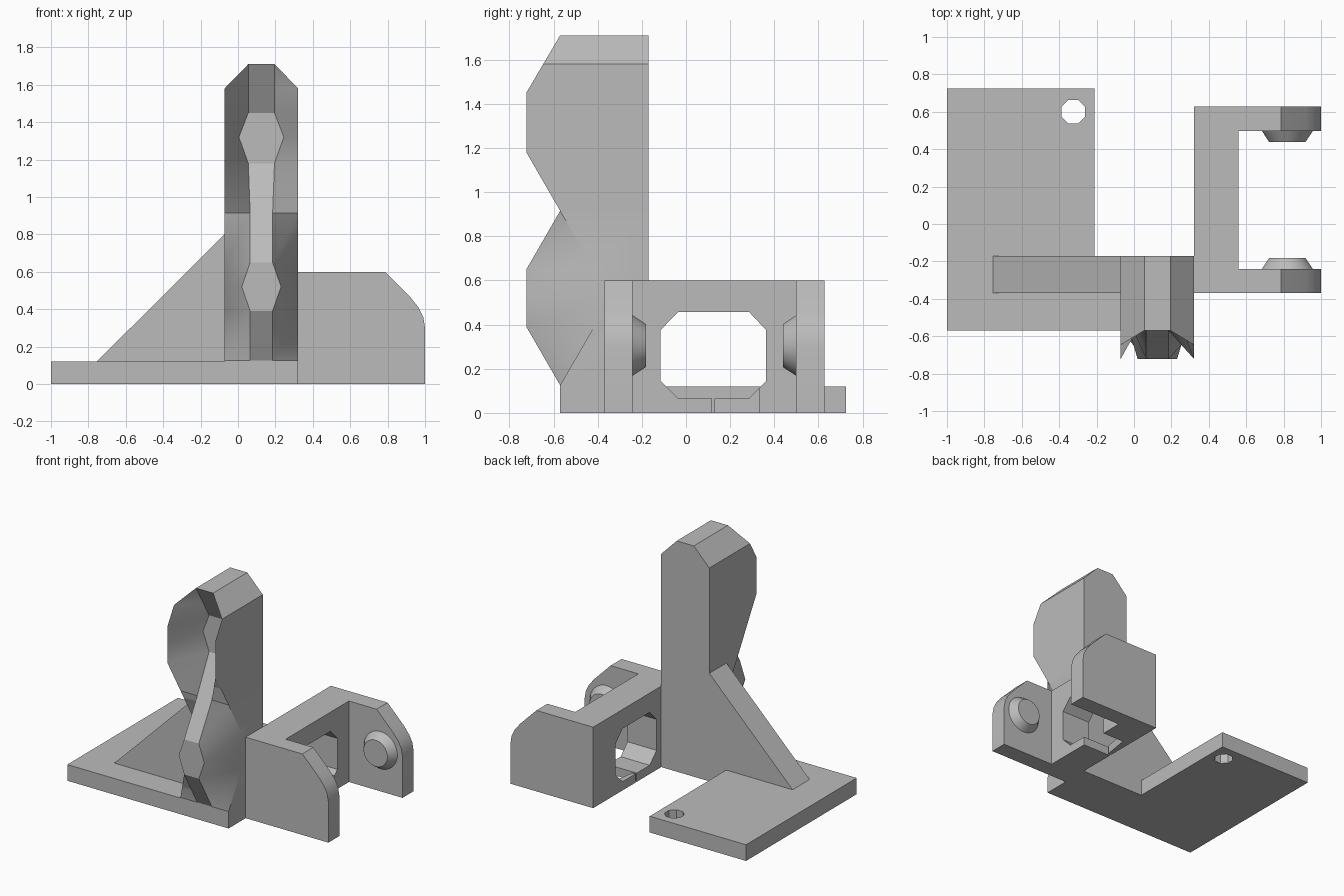
import bpy
import bmesh
from math import cos, sin, pi, radians
from mathutils import Vector

cube = bpy.data.objects.get("Cube")
if cube:
    bpy.data.objects.remove(cube, do_unlink=True)

GREY = (0.5, 0.5, 0.5, 1)
grey = bpy.data.materials.new("plain grey")
grey.use_nodes = True
grey.diffuse_color = GREY
grey.node_tree.nodes["Principled BSDF"].inputs["Base Color"].default_value = GREY


def finish(bm, name):
    bmesh.ops.remove_doubles(bm, verts=bm.verts, dist=0.0005)
    bmesh.ops.recalc_face_normals(bm, faces=bm.faces)
    mesh = bpy.data.meshes.new(name)
    bm.to_mesh(mesh)
    bm.free()
    mesh.materials.append(grey)
    obj = bpy.data.objects.new(name, mesh)
    bpy.context.collection.objects.link(obj)
    return obj


def loft(name, rings):
    """Skin a list of rings with equal point counts and cap both ends."""
    bm = bmesh.new()
    loops = [[bm.verts.new(p) for p in ring] for ring in rings]
    n = len(loops[0])
    for a, b in zip(loops, loops[1:]):
        for i in range(n):
            j = (i + 1) % n
            bm.faces.new((a[i], a[j], b[j], b[i]))
    bm.faces.new(loops[0])
    bm.faces.new(loops[-1])
    return finish(bm, name)


def prism(name, profile, axis, lo, hi):
    """Extrude a 2D profile along the given axis index."""
    def place(p, d):
        v = list(p)
        v.insert(axis, d)
        return Vector(v)
    return loft(name, [[place(p, d) for p in profile] for d in (lo, hi)])


def rect(a0, a1, b0, b1):
    return [(a0, b0), (a1, b0), (a1, b1), (a0, b1)]


def circle(cx, cy, r, n):
    return [(cx + r * cos(2 * pi * (i + 0.5) / n),
             cy + r * sin(2 * pi * (i + 0.5) / n)) for i in range(n)]


def cut(obj, cutter):
    cutter.hide_render = True
    mod = obj.modifiers.new("cut", "BOOLEAN")
    mod.operation = "DIFFERENCE"
    mod.solver = "EXACT"
    mod.object = cutter
    bpy.context.view_layer.objects.active = obj
    bpy.ops.object.modifier_apply(modifier=mod.name)
    bpy.data.objects.remove(cutter, do_unlink=True)


# L-shaped base plate with a small bolt hole
BACK, FRONT, TOWER_X, HALF = -0.17, -0.57, 0.125, 0.197
left_edge = TOWER_X - HALF
plate = prism("base_plate",
              [(-1, FRONT), (left_edge, FRONT), (left_edge, BACK),
               (-0.21, BACK), (-0.21, 0.725), (-1, 0.725)], 2, 0, 0.12)
cut(plate, prism("bolt_cutter", circle(-0.325, 0.6, 0.068, 8), 2, -0.1, 0.3))

# Triangular brace between plate and tower
prism("brace", [(-0.755, 0.12), (left_edge, 0.12), (left_edge, 0.8)],
      1, -0.37, BACK)

# Tower: the centre strip and the outer edges swing in opposite directions
# Each row: height, forward swing of the centre, half width of the centre
rows = [(0, 0, 0.06), (0.125, 0, 0.06), (0.39, 1, 0.06), (0.52, 1, 0.105),
        (0.65, 1, 0.06), (0.915, 0, 0.06), (1.18, -1, 0.07),
        (1.32, -1, 0.12), (1.45, -1, 0.07), (1.58, -0.5, 0.07),
        (1.71, 0, 0.07)]
rings = []
for z, swing, inner in rows:
    outer = inner if z > 1.6 else HALF
    centre_y, side_y = FRONT - 0.153 * swing, FRONT + 0.153 * swing
    ring = [(-outer, side_y), (-inner, centre_y), (inner, centre_y),
            (outer, side_y), (outer, BACK), (-outer, BACK)]
    rings.append([(TOWER_X + x, y, z) for x, y in ring])
tower = loft("tower", rings)

# Bracket wall with a chamfered window and a split lower lip
wall = prism("bracket_wall", rect(0.322, 0.56, -0.37, 0.627), 2, 0, 0.6)
window = [(-0.115, 0.145), (-0.035, 0.065), (0.285, 0.065), (0.363, 0.145),
          (0.363, 0.375), (0.285, 0.458), (-0.035, 0.458), (-0.115, 0.375)]
cut(wall, prism("window_cutter", window, 0, 0.2, 0.7))
cut(wall, prism("lip_cutter", [(0.345, 0.117), (0.6, 0.117), (0.6, 0.33),
                               (0.38, 0.33)], 2, -0.1, 0.12))
cut(wall, prism("slit_cutter", rect(0.2, 0.6, 0.117, 0.13), 2, -0.1, 0.12))

# Two rounded arms, each with a tapered peg facing inward
arm = [(0.56, 0), (1, 0), (1, 0.3), (0.99, 0.36), (0.965, 0.41),
       (0.92, 0.466), (0.787, 0.6), (0.56, 0.6)]
MID = 0.1285
for side, label in ((-1, "front"), (1, "back")):
    inner_y = MID + side * 0.37
    prism(label + "_arm", arm, 1, inner_y, MID + side * 0.4985)
    loft(label + "_peg",
         [[(x, y, z) for x, z in circle(0.82, 0.305, r, 24)]
          for r, y in ((0.138, inner_y), (0.098, inner_y - side * 0.06))])

# Soft shading over gentle bends, crisp elsewhere
bpy.ops.object.select_all(action="DESELECT")
for obj in bpy.context.collection.objects:
    if obj.type == "MESH":
        obj.select_set(True)
bpy.context.view_layer.objects.active = tower
bpy.ops.object.shade_smooth_by_angle(angle=radians(30))
